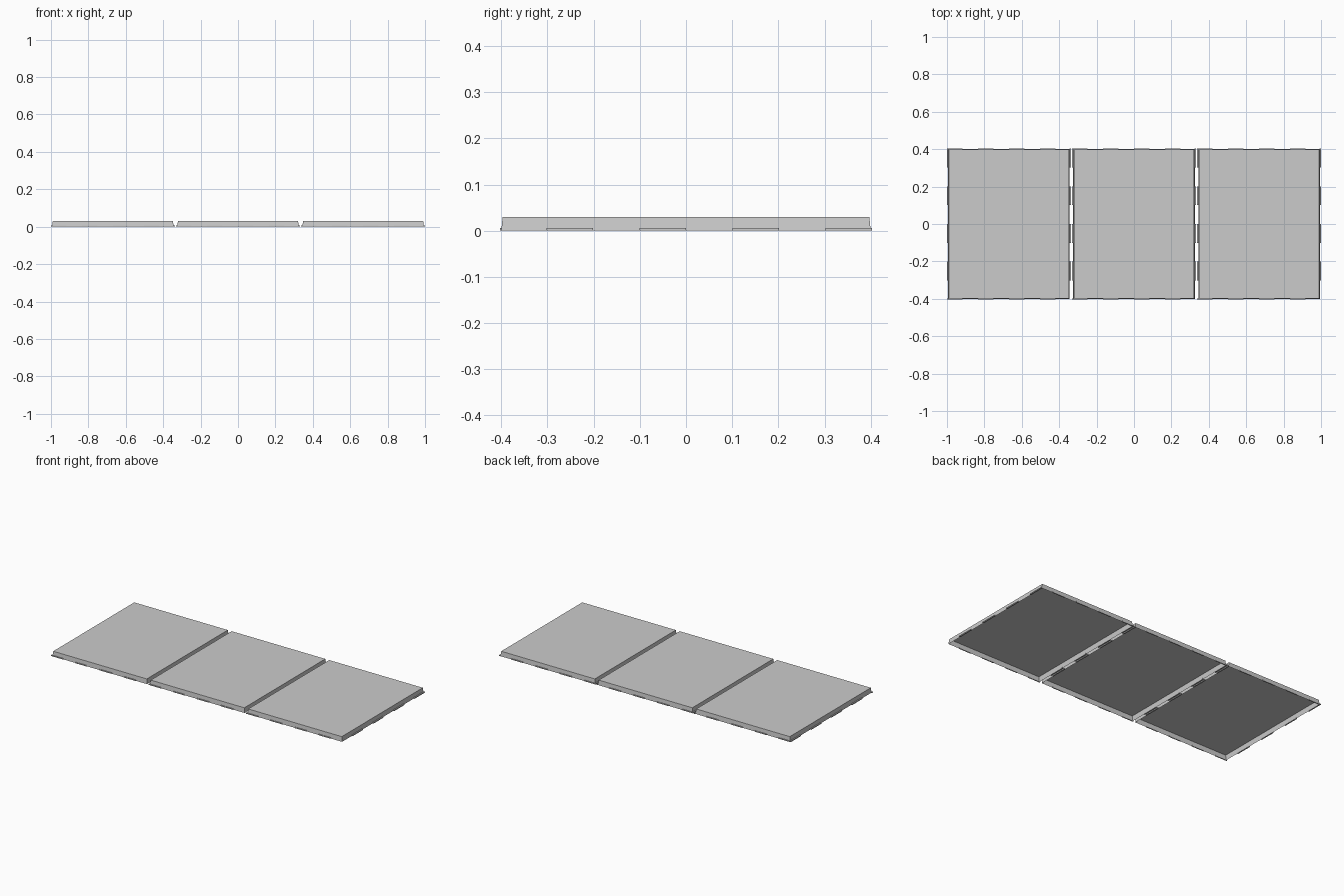
import bpy, bmesh

if "Cube" in bpy.data.objects:
    bpy.data.objects.remove(bpy.data.objects["Cube"])

PITCH = 0.669            # distance between panel centres
HX, HY = 0.331, 0.403    # half size including the edge tabs
LIP = 0.006              # tab height
TAB = 0.006              # tab projection
H = 0.03


def box(bm, x0, x1, y0, y1, z0, z1):
    r = bmesh.ops.create_cube(bm, size=1)
    for v in r["verts"]:
        v.co = (x1 if v.co.x > 0 else x0, y1 if v.co.y > 0 else y0, z1 if v.co.z > 0 else z0)


def finish(bm, name, cx):
    me = bpy.data.meshes.new(name)
    bm.to_mesh(me)
    bm.free()
    ob = bpy.data.objects.new(name, me)
    ob.location.x = cx
    bpy.context.collection.objects.link(ob)
    return ob


# Shallow tray turned upside down: flat top, slightly leaning walls, open below
def panel(cx):
    bm = bmesh.new()
    rings = []
    for hx, hy, z in ((HX - TAB, HY - 0.003, 0), (HX - 0.010, HY - 0.006, H)):
        rings.append([bm.verts.new((sx * hx, sy * hy, z))
                      for sx, sy in ((-1, -1), (1, -1), (1, 1), (-1, 1))])
    a, b = rings
    for i in range(4):
        j = (i + 1) % 4
        bm.faces.new((a[i], a[j], b[j], b[i]))
    bm.faces.new(b)
    finish(bm, "panel", cx)


# Row of small tabs along the foot of all four walls
def tabs(cx):
    bm = bmesh.new()
    sx, sy = HX / 4, HY / 4
    for k in range(4):
        x0 = -HX + 2 * k * sx
        y1 = HY - 2 * k * sy
        for s in (-1, 1):
            ya, yb = sorted((s * HY, s * (HY - TAB)))
            box(bm, x0, x0 + sx, ya, yb, 0, LIP)
            xa, xb = sorted((s * HX, s * (HX - TAB - 0.002)))
            box(bm, xa, xb, y1 - sy, y1, 0, LIP)
    finish(bm, "edge_tabs", cx)


for cx in (-PITCH, 0, PITCH):
    panel(cx)
    tabs(cx)
